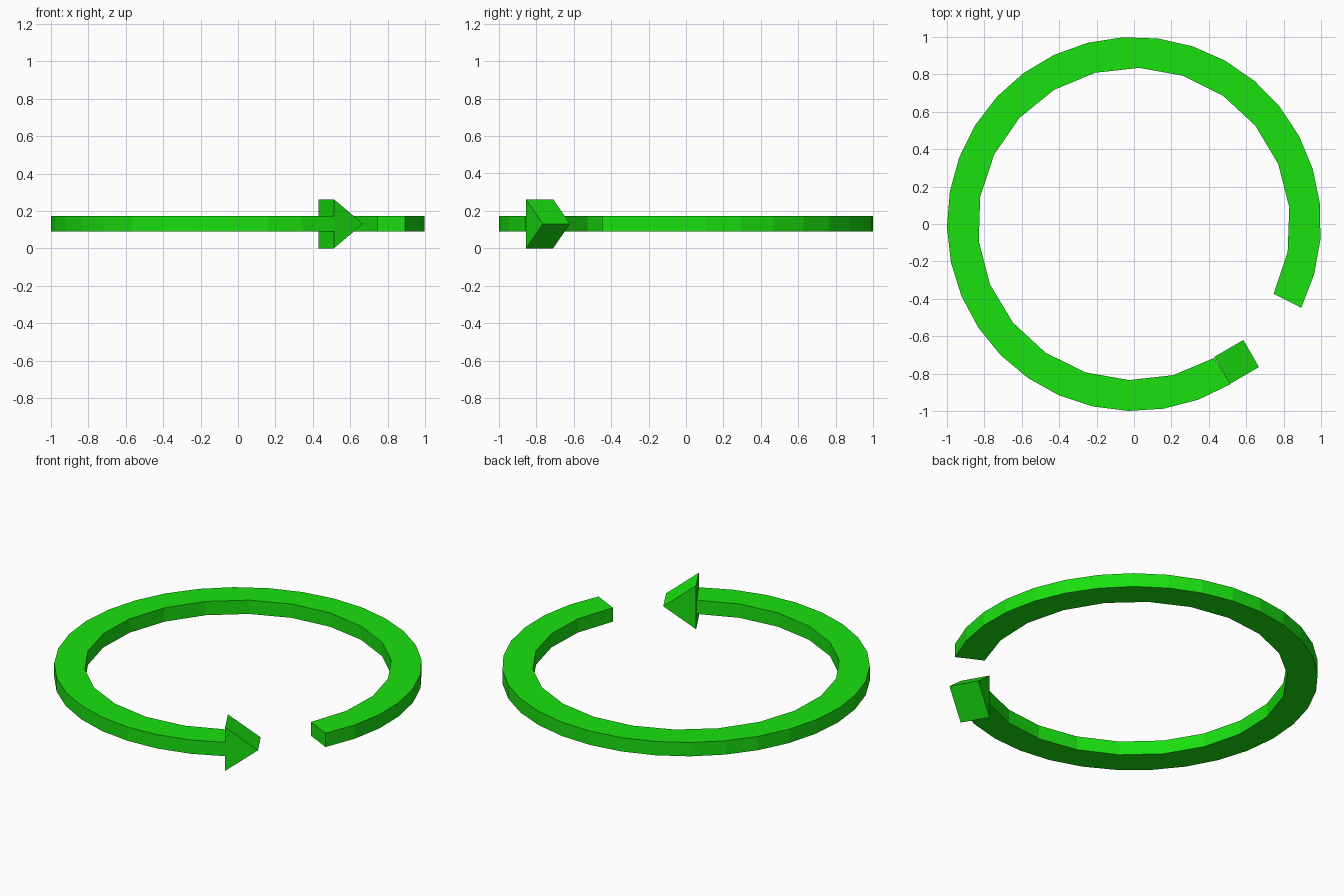
import bpy, bmesh
from math import radians, cos, sin
from mathutils import Vector

if "Cube" in bpy.data.objects:
    bpy.data.objects.remove(bpy.data.objects["Cube"])

green = bpy.data.materials.new("green")
green.diffuse_color = (0.01, 0.75, 0.005, 1)
green.use_nodes = True
green.node_tree.nodes["Principled BSDF"].inputs["Base Color"].default_value = green.diffuse_color


def prism(name, outline, offset):
    """Extrude a flat outline along an offset vector into a closed solid."""
    bm = bmesh.new()
    face = bm.faces.new([bm.verts.new(p) for p in outline])
    res = bmesh.ops.extrude_face_region(bm, geom=[face], use_keep_orig=True)
    moved = [v for v in res["geom"] if isinstance(v, bmesh.types.BMVert)]
    bmesh.ops.translate(bm, verts=moved, vec=offset)
    bmesh.ops.triangulate(bm, faces=[f for f in bm.faces if len(f.verts) > 4])
    bmesh.ops.recalc_face_normals(bm, faces=bm.faces[:])
    mesh = bpy.data.meshes.new(name)
    bm.to_mesh(mesh)
    bm.free()
    mesh.materials.append(green)
    obj = bpy.data.objects.new(name, mesh)
    bpy.context.collection.objects.link(obj)
    return obj


def arc(radius, steps, z, start=radians(-26.6), end=radians(301.0)):
    angles = [start + (end - start) * i / steps for i in range(steps + 1)]
    return [(radius * cos(a), radius * sin(a), z) for a in angles]


# Open ring: 30 flats outside, 20 flats inside
prism("ring_band", arc(1.0, 30, 0.09) + arc(0.835, 20, 0.09)[::-1], (0, 0, 0.083))

# Arrowhead: upright triangle pointing along the ring, extruded across the band
base, tip = Vector((0.43, -0.71, 0)), Vector((0.585, -0.62, 0.131))
prism("arrow_head", [base, tip, base + Vector((0, 0, 0.262))], (0.083, -0.145, 0))
